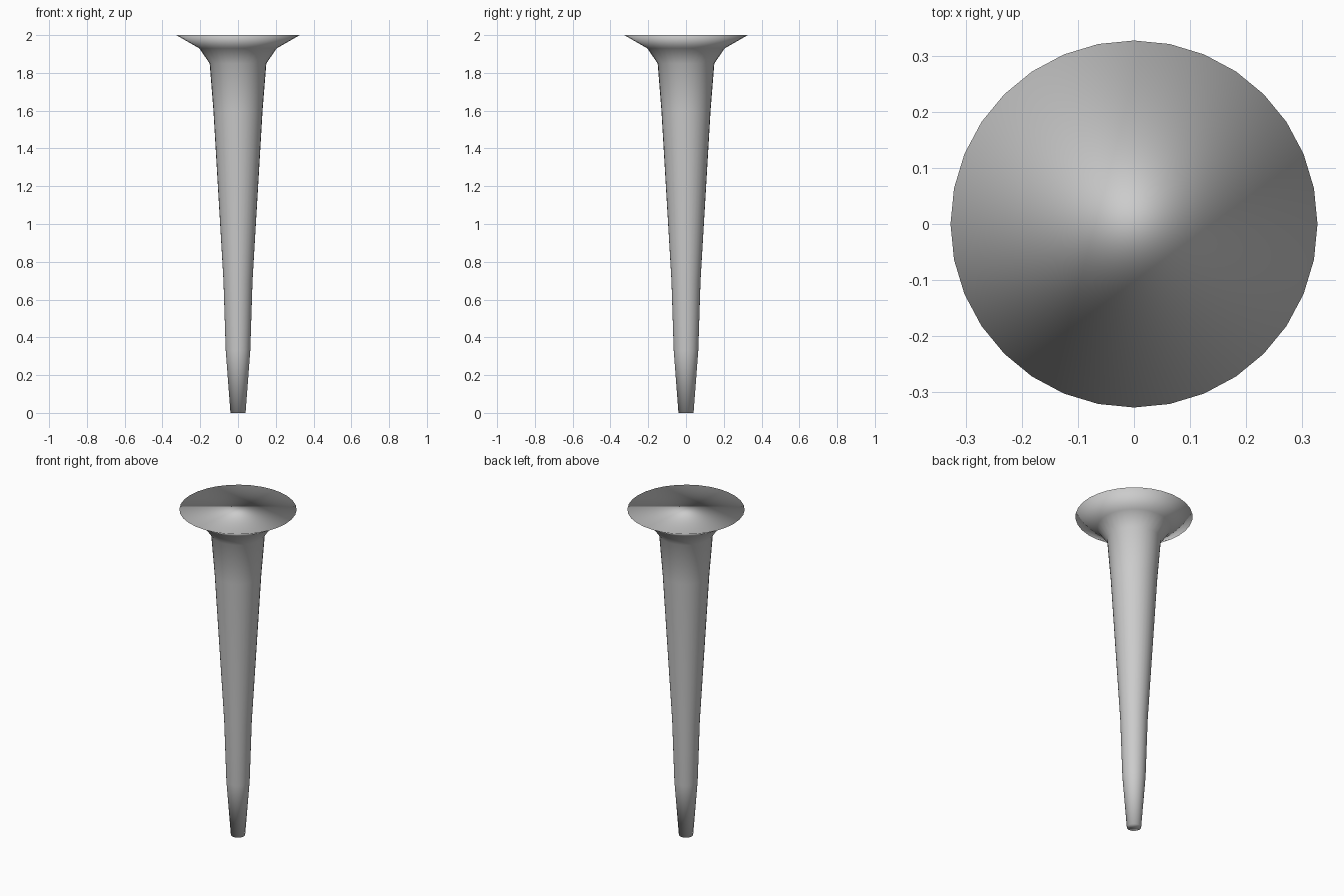
import bpy, bmesh, math

if "Cube" in bpy.data.objects:
    bpy.data.objects.remove(bpy.data.objects["Cube"])

SIDES = 32
# (radius, height) outline of the flared peg, tip to rim
PROFILE = [(0.04, 0.0), (0.065, 0.33), (0.077, 0.70), (0.13, 1.60),
           (0.15, 1.85), (0.205, 1.93), (0.327, 2.0)]

bm = bmesh.new()

# Rings of the lathe-turned body
rings = [[bm.verts.new((r * math.cos(2 * math.pi * i / SIDES),
                        r * math.sin(2 * math.pi * i / SIDES), z))
          for i in range(SIDES)] for r, z in PROFILE]

# Walls between neighbouring rings
for low, high in zip(rings, rings[1:]):
    for i in range(SIDES):
        j = (i + 1) % SIDES
        bm.faces.new((low[i], low[j], high[j], high[i]))

# Flat tip and flat head
bm.faces.new(rings[0][::-1])
bm.faces.new(rings[-1])

# Smooth throughout, including the caps
for face in bm.faces:
    face.smooth = True

mesh = bpy.data.meshes.new("flared_peg")
bm.to_mesh(mesh)
bm.free()
peg = bpy.data.objects.new("flared_peg", mesh)
bpy.context.collection.objects.link(peg)
